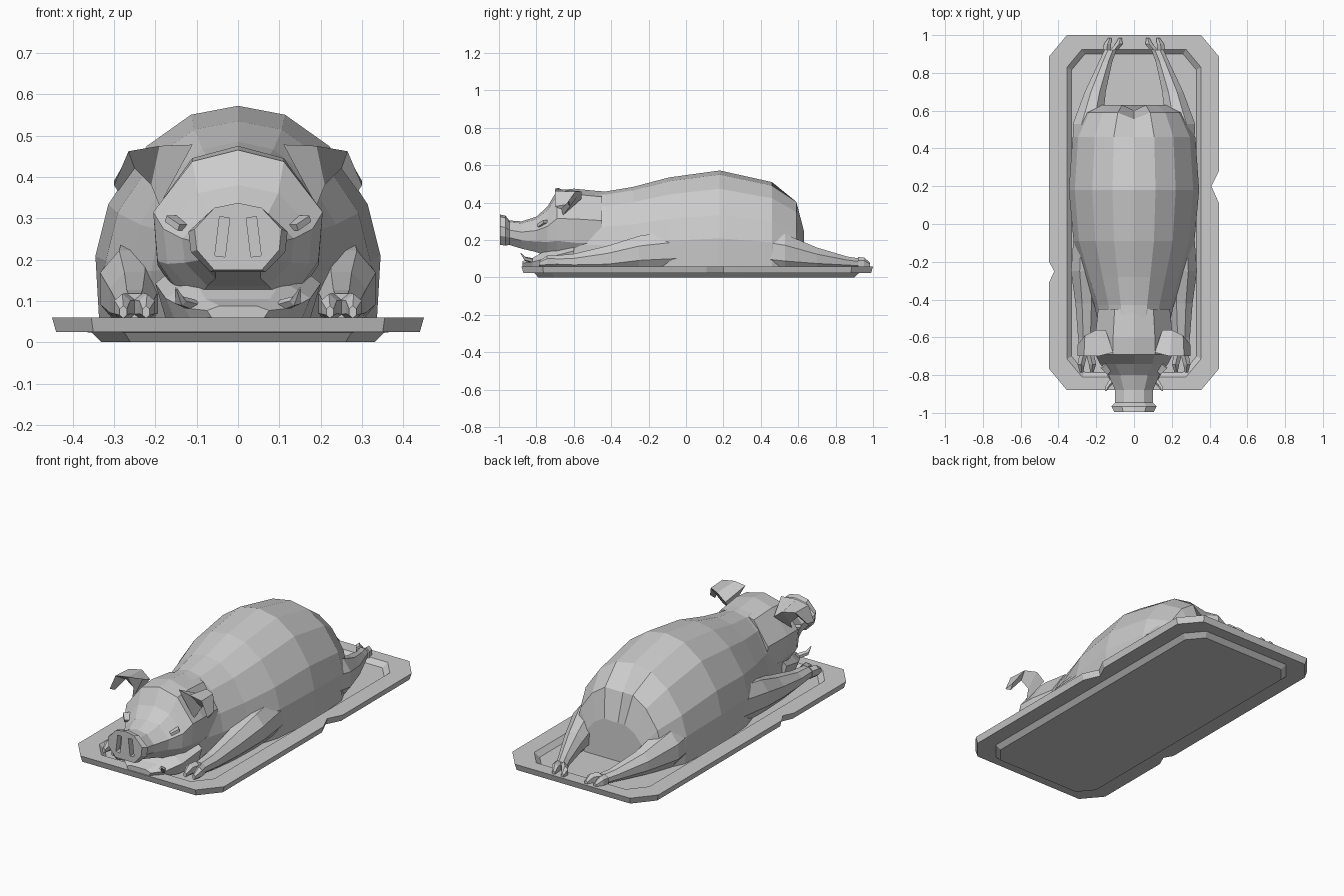
import bpy, bmesh, math
from mathutils import Vector, Euler

cube = bpy.data.objects.get("Cube")
if cube:
    bpy.data.objects.remove(cube, do_unlink=True)

GREY = (0.6, 0.6, 0.6, 1)
grey = bpy.data.materials.new("plain_grey")
grey.use_nodes = True
grey.diffuse_color = GREY
grey.node_tree.nodes["Principled BSDF"].inputs["Base Color"].default_value = GREY


def loft(name, rings, side=1):
    """Skin a list of equal-length point rings and cap both ends."""
    bm = bmesh.new()
    rows = [[bm.verts.new((x * side, y, z)) for x, y, z in r] for r in rings]
    n = len(rows[0])
    for a, b in zip(rows, rows[1:]):
        for i in range(n):
            j = (i + 1) % n
            bm.faces.new((a[i], a[j], b[j], b[i]))
    bm.faces.new(rows[0])
    bm.faces.new(rows[-1])
    bmesh.ops.recalc_face_normals(bm, faces=bm.faces)
    mesh = bpy.data.meshes.new(name)
    bm.to_mesh(mesh)
    bm.free()
    mesh.materials.append(grey)
    obj = bpy.data.objects.new(name, mesh)
    bpy.context.collection.objects.link(obj)
    return obj


def section(profile, y, w, top, bottom, dip=0):
    """Symmetric ring from a half profile; dip sinks the middle of the top."""
    h = top - bottom
    right = [(px * w, y, bottom + pz * h) for px, pz in profile]
    left = [(-x, y, z) for x, y, z in right[::-1]]
    return [(0, y - dip, top - dip)] + right + left


def oval(x, y, z, rx, rz, n=8):
    turn = 2 * math.pi / n
    return [(x + rx * math.cos((i + .5) * turn), y, z + rz * math.sin((i + .5) * turn))
            for i in range(n)]


def box(name, loc, size, rot):
    hx, hy, hz = (s / 2 for s in size)
    m = Euler(rot).to_matrix()
    return loft(name, [[Vector(loc) + m @ Vector((a * hx, y, c * hz))
                        for a, c in ((-1, -1), (1, -1), (1, 1), (-1, 1))] for y in (-hy, hy)])


# Tray with chipped rim and sunken floor
def outline(z, hx, y0, y1, c, chip=0):
    return [(x, y, z) for x, y in (
        (hx - c, y0), (hx, y0 + c * 1.2), (hx, .11), (hx - chip, .2), (hx, .28),
        (hx, y1 - c * 1.2), (hx - c, y1), (c - hx, y1), (-hx, y1 - c * 1.2),
        (-hx, -.2), (-hx + chip * .7, -.25), (-hx, -.31), (-hx, y0 + c * 1.2), (c - hx, y0))]


loft("tray", [
    outline(0, .33, -.79, .90, .07), outline(.024, .355, -.81, .925, .08),
    outline(.025, .44, -.87, .99, .09, .04), outline(.06, .45, -.88, 1, .095, .04),
    outline(.06, .355, -.81, .925, .08), outline(.035, .33, -.785, .90, .07)])

# Body
BODY = ((.33, .96), (.64, .82), (.91, .56), (1, .33), (.97, 0))
loft("body", [section(BODY, y, w, top, .03, dip) for y, w, top, dip in (
    (-.62, .17, .47, 0), (-.43, .21, .46, 0), (-.28, .26, .485, 0),
    (-.09, .32, .535, 0), (.18, .345, .572, 0), (.46, .325, .51, 0),
    (.59, .26, .42, .035), (.63, .19, .26, .03))])

# Head, from neck to snout rim
HEAD = ((.54, .93), (1, .62), (.95, .32), (.55, .03))
snout = loft("head", [section(HEAD, *r) for r in (
    (-.45, .19, .46, .05), (-.60, .205, .475, .05), (-.69, .205, .465, .07),
    (-.74, .18, .38, .10), (-.80, .135, .325, .13), (-.88, .10, .30, .15),
    (-.945, .10, .305, .17), (-.965, .12, .33, .165), (-.995, .105, .337, .17))])

# Nostril slots cut into the snout
for s in (1, -1):
    cutter = box("nostril_cutter", (s * .038, -.99, .255), (.025, .06, .095), (0, -s * .12, 0))
    cutter.hide_render = True
    mod = snout.modifiers.new("nostril", "BOOLEAN")
    mod.operation, mod.object, mod.solver = "DIFFERENCE", cutter, "EXACT"
    bpy.context.view_layer.objects.active = snout
    bpy.ops.object.modifier_apply(modifier=mod.name)
    bpy.data.objects.remove(cutter, do_unlink=True)

# Lower jaw
JAW = ((.6, 1), (1, .6), (.85, 0))
loft("lower_jaw", [section(JAW, *r) for r in (
    (-.60, .20, .21, .04), (-.74, .175, .15, .04), (-.82, .13, .105, .05),
    (-.875, .075, .088, .06))])

for s, side in ((1, "left"), (-1, "right")):
    # Ear, folding outwards to a drooping tip
    loft(side + "_ear", [
        [(.15, -.56, .42), (.11, -.68, .478), (.19, -.66, .33)],
        [(.20, -.56, .46), (.19, -.70, .475), (.21, -.62, .38)],
        [(.26, -.59, .46), (.265, -.70, .462), (.25, -.63, .42)],
        [(.30, -.64, .39), (.30, -.70, .38), (.29, -.67, .365)]], s)

    # Eye slit and tusk
    box(side + "_eye", (s * .145, -.765, .288), (.05, .04, .016), (0, -s * .45, s * .8))
    loft(side + "_tusk", [oval(*r, 5) for r in (
        (.11, -.82, .09, .02, .014), (.14, -.86, .10, .014, .012),
        (.15, -.885, .13, .003, .003))], s)

    # Legs: lofted limbs, each ending in two toes
    front = ((.25, .0, .15, .07, .12), (.255, -.25, .13, .085, .10),
             (.25, -.42, .10, .065, .075), (.25, -.60, .085, .05, .045),
             (.25, -.70, .085, .04, .035))
    hind = ((.235, .38, .15, .09, .12), (.245, .53, .13, .085, .11),
            (.205, .70, .10, .06, .065), (.15, .86, .08, .038, .035),
            (.125, .92, .075, .035, .03))
    for limb, path, tip_y, drift in (("front", front, -.785, 0), ("hind", hind, .985, -.025)):
        loft(f"{side}_{limb}_leg", [oval(*r) for r in path], s)
        x, y, z, rx, rz = path[-1]
        for toe, dx in (("outer", .025), ("inner", -.025)):
            loft(f"{side}_{limb}_{toe}_toe", [
                oval(x + dx * .8, y, z, .024, .034, 6),
                oval(x + dx * 1.2 + drift * .6, (y + tip_y) / 2, z, .022, .032, 6),
                oval(x + dx * 1.1 + drift, tip_y, z - .012, .010, .015, 6)], s)
